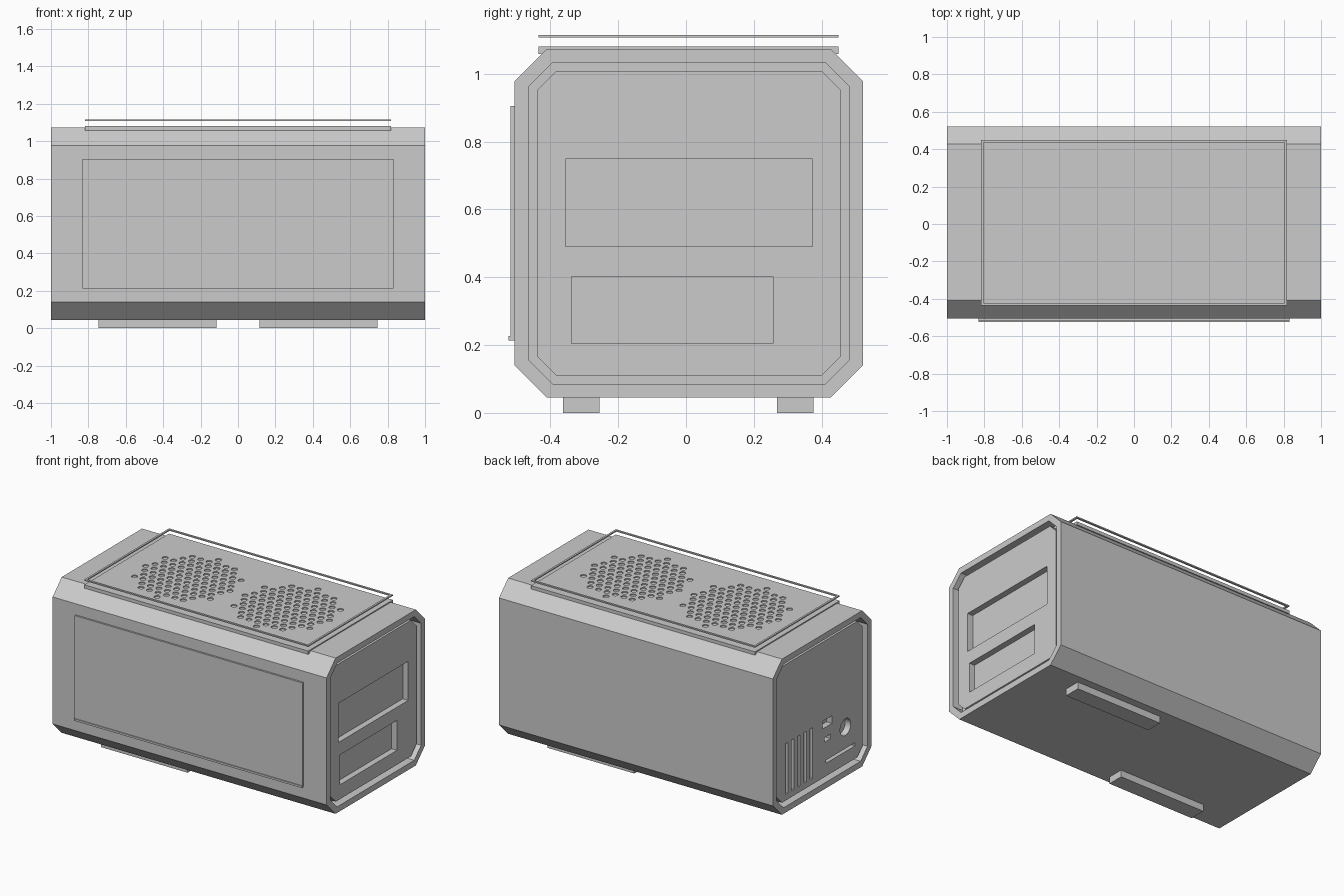
import bpy, bmesh, math
from mathutils import Matrix, Vector

if "Cube" in bpy.data.objects:
    bpy.data.objects.remove(bpy.data.objects["Cube"])

grey = bpy.data.materials.new("light grey")
grey.diffuse_color = (0.6, 0.6, 0.6, 1)
grey.use_nodes = True
grey.node_tree.nodes["Principled BSDF"].inputs["Base Color"].default_value = grey.diffuse_color


def make_object(name, bm, helper=False):
    bmesh.ops.recalc_face_normals(bm, faces=bm.faces)
    mesh = bpy.data.meshes.new(name)
    bm.to_mesh(mesh)
    bm.free()
    mesh.materials.append(grey)
    obj = bpy.data.objects.new(name, mesh)
    obj.hide_render = helper
    bpy.context.collection.objects.link(obj)
    return obj


def add_box(bm, x, y, z):
    """Box from three (low, high) ranges."""
    size = Vector((x[1] - x[0], y[1] - y[0], z[1] - z[0]))
    mid = Vector((x[0] + x[1], y[0] + y[1], z[0] + z[1])) / 2
    bmesh.ops.create_cube(bm, size=1, matrix=Matrix.Translation(mid) @ Matrix.Diagonal(size.to_4d()))


def box(name, x, y, z):
    bm = bmesh.new()
    add_box(bm, x, y, z)
    return make_object(name, bm)


def cut(obj, cutter):
    mod = obj.modifiers.new("cut", 'BOOLEAN')
    mod.operation = 'DIFFERENCE'
    mod.solver = 'EXACT'
    mod.object = cutter
    bpy.context.view_layer.objects.active = obj
    bpy.ops.object.modifier_apply(modifier=mod.name)


def octagon(t):
    """Chamfered rectangle in the y-z plane, inset by t."""
    y0, y1, z0, z1 = -0.505 + t, 0.522 - t, 0.045 + t, 1.073 - t
    c = 0.095 - 0.586 * t
    return [(y0 + c, z0), (y1 - c, z0), (y1, z0 + c), (y1, z1 - c),
            (y1 - c, z1), (y0 + c, z1), (y0, z1 - c), (y0, z0 + c)]


# Case: chamfered tube; each end panel sits just inside it, ringed by a deep groove
PANEL, GROOVE = 0.982, 0.93
steps = [(PANEL, 0.065), (GROOVE, 0.065), (GROOVE, 0.04), (1.0, 0.04), (1.0, 0.0)]
sections = [(-x, t) for x, t in steps] + steps[::-1]
bm = bmesh.new()
rings = [[bm.verts.new((x, y, z)) for y, z in octagon(t)] for x, t in sections]
for a, b in zip(rings, rings[1:]):
    for i in range(8):
        j = (i + 1) % 8
        bm.faces.new((a[i], a[j], b[j], b[i]))
bm.faces.new(rings[0])
bm.faces.new(rings[-1])
case = make_object("case", bm)

# Pockets in the right end, slots and ports in the left end
bm = bmesh.new()
right, left = (PANEL - 0.04, PANEL + 0.02), (-PANEL - 0.02, -PANEL + 0.04)
add_box(bm, right, (-0.355, 0.373), (0.49, 0.748))
add_box(bm, right, (-0.338, 0.257), (0.205, 0.402))
for i in range(5):
    y = 0.352 - 0.064 * i
    add_box(bm, left, (y - 0.012, y + 0.012), (0.15, 0.485))
add_box(bm, left, (-0.12, -0.02), (0.435, 0.485))
add_box(bm, left, (-0.105, -0.04), (0.34, 0.37))
add_box(bm, left, (-0.36, -0.06), (0.195, 0.215))
bmesh.ops.create_cone(bm, cap_ends=True, segments=32, radius1=0.055, radius2=0.055, depth=0.06,
                      matrix=Matrix.Translation((-PANEL + 0.01, -0.26, 0.357)) @ Matrix.Rotation(math.pi / 2, 4, 'Y'))
end_cutter = make_object("end_cutter", bm, True)
cut(case, end_cutter)

# Top plate
plate = box("top_plate", (-0.818, 0.817), (-0.435, 0.449), (1.058, 1.08))

# Two round clusters of shallow vent holes on a hexagonal grid
bm = bmesh.new()
pitch = 0.0616
for cx in (-0.363, 0.363):
    for row in range(-6, 7):
        for col in range(-9, 10):
            x, y = (col + row / 2) * pitch, row * pitch * math.sqrt(3) / 2
            if math.hypot(x, y) < 3 * math.sqrt(3) * pitch + 0.001:
                bmesh.ops.create_cone(bm, cap_ends=True, segments=16, radius1=0.019, radius2=0.019,
                                      depth=0.06, matrix=Matrix.Translation((cx + x, y - 0.005, 1.07)))
vent_cutter = make_object("vent_cutter", bm, True)
cut(plate, vent_cutter)
for helper in (end_cutter, vent_cutter):
    bpy.data.objects.remove(helper)

# Thin rectangular frame floating above the top plate
bm = bmesh.new()
loops = []
for z, t in ((1.107, 0), (1.115, 0), (1.115, 0.013), (1.107, 0.013)):
    x0, x1, y0, y1 = -0.818 + t, 0.817 - t, -0.435 + t, 0.449 - t
    loops.append([bm.verts.new((x, y, z)) for x, y in ((x0, y0), (x1, y0), (x1, y1), (x0, y1))])
for k in range(4):
    a, b = loops[k], loops[(k + 1) % 4]
    for i in range(4):
        j = (i + 1) % 4
        bm.faces.new((a[i], a[j], b[j], b[i]))
make_object("top_frame", bm)

# Front panel with a small lip along its lower edge
box("front_panel", (-0.832, 0.832), (-0.517, -0.5), (0.213, 0.905))
box("front_panel_lip", (-0.832, 0.832), (-0.523, -0.51), (0.213, 0.226))

# Two feet at opposite corners
box("front_foot", (-0.747, -0.115), (-0.362, -0.255), (0, 0.06))
box("back_foot", (0.115, 0.747), (0.268, 0.376), (0, 0.06))
